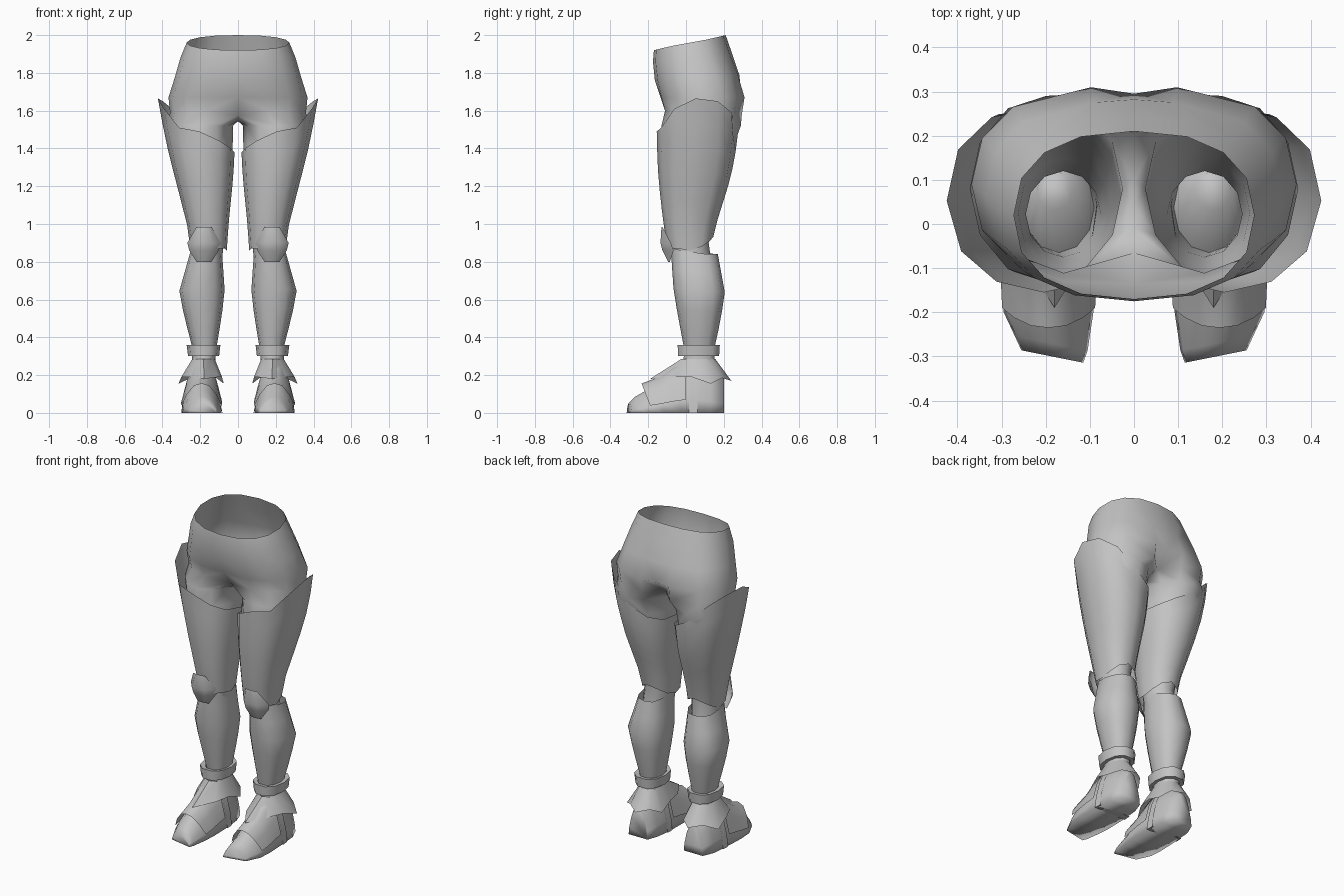
import bpy, bmesh
from math import sin, cos, radians, copysign

cube = bpy.data.objects.get("Cube")
if cube:
    bpy.data.objects.remove(cube, do_unlink=True)

grey = bpy.data.materials.new("plain_grey")
grey.use_nodes = True
COLOUR = (0.55, 0.55, 0.55, 1)
grey.diffuse_color = COLOUR
bsdf = next(n for n in grey.node_tree.nodes if n.type == 'BSDF_PRINCIPLED')
bsdf.inputs["Base Color"].default_value = COLOUR


def finish(name, bm, angle=50):
    """Turn a left-side mesh into a mirrored, smooth-shaded object."""
    bmesh.ops.recalc_face_normals(bm, faces=bm.faces)
    mesh = bpy.data.meshes.new(name)
    bm.to_mesh(mesh)
    bm.free()
    mesh.materials.append(grey)
    ob = bpy.data.objects.new(name, mesh)
    bpy.context.collection.objects.link(ob)
    bpy.ops.object.select_all(action='DESELECT')
    ob.select_set(True)
    bpy.context.view_layer.objects.active = ob
    bpy.ops.object.shade_smooth_by_angle(angle=radians(angle))
    ob.modifiers.new("mirror", 'MIRROR').use_clip = True


def bridge(bm, a, b, closed=True):
    n = len(a)
    for i in range(n if closed else n - 1):
        j = (i + 1) % n
        bm.faces.new((a[i], a[j], b[j], b[i]))


def loft(rings, closed=True, caps=False):
    bm = bmesh.new()
    rows = [[bm.verts.new(p) for p in ring] for ring in rings]
    for a, b in zip(rows, rows[1:]):
        bridge(bm, a, b, closed)
    if caps:
        bm.faces.new(rows[0])
        bm.faces.new(rows[-1])
    return bm


def oval(section, degrees, p=0.85):
    """Point on a rounded box given as x0, x1, y0, y1; p below 1 is boxier."""
    x0, x1, y0, y1 = section
    c, s = cos(radians(degrees)), sin(radians(degrees))
    return ((x0 + x1 + (x1 - x0) * copysign(abs(c) ** p, c)) / 2,
            (y0 + y1 + (y1 - y0) * copysign(abs(s) ** p, s)) / 2)


def section_at(table, z):
    """Interpolate a top-to-bottom table of (z, section)."""
    if z >= table[0][0]:
        return table[0][1]
    for (za, a), (zb, b) in zip(table, table[1:]):
        if z >= zb:
            t = (za - z) / (za - zb)
            return [u + (v - u) * t for u, v in zip(a, b)]
    return table[-1][1]


def tube(table, tops, bottoms, rows):
    """Open tube with shaped edges; angles run from the outer side to the back."""
    n = len(tops)
    rings = []
    for r in range(rows + 1):
        ring = []
        for i in range(n):
            z = tops[i] + (bottoms[i] - tops[i]) * r / rows
            ring.append((*oval(section_at(table, z), 360 * i / n), z))
        rings.append(ring)
    return loft(rings)


# Body: half rings from front to back, a crotch strip, then a leg down to the knee
def half_ring(zf, zb, width, yf, yb, groove, cleft):
    ring = []
    for i in range(9):
        a = radians(-90 + 22.5 * i)
        x, y = oval((-width, width, yf, yb), -90 + 22.5 * i)
        if i in (0, 8):
            x = 0
        ring.append([x, y, zf + (zb - zf) * (1 + sin(a)) / 2])
    ring[0][1] += groove
    ring[8][1] -= cleft
    if cleft:
        ring[7][0] *= .6
    return ring


torso = [(1.92, 2.0, .272, -.17, .21, 0, 0), (1.86, 1.9, .305, -.175, .245, 0, 0),
         (1.76, 1.79, .335, -.165, .29, 0, .008),
         (1.67, 1.67, .368, -.145, .325, .01, .03),
         (1.6, 1.58, .36, -.125, .31, .06, .11)]
rings = [half_ring(*t) for t in torso]
rings[-1][0][2] = 1.575
bm = loft(rings, closed=False)
bm.verts.ensure_lookup_table()
previous = list(bm.verts)[-9:]
previous += [bm.verts.new((0, y, 1.545)) for y in (.1, .04, -.01)]
leg = [(1.52, (.026, .372, -.13, .29)), (1.42, (.028, .35, -.135, .255)),
       (1.25, (.034, .31, -.13, .22)), (1.05, (.055, .262, -.1, .15)),
       (.9, (.075, .245, -.075, .12)), (.76, (.09, .25, -.065, .14)),
       (.84, (.14, .22, .03, .12))]
for z, section in leg:
    ring = [bm.verts.new((*oval(section, -120 + 30 * i, 1), z)) for i in range(12)]
    bridge(bm, previous, ring)
    previous = ring
bm.faces.new(previous)
finish("body", bm, 75)

# Thigh guards: high pointed outer edge, low inner edge
thigh = [(1.67, (.02, .425, -.155, .26)), (1.45, (.015, .385, -.155, .275)),
         (1.25, (.025, .335, -.147, .238)), (1.0, (.05, .27, -.12, .16)),
         (.85, (.06, .25, -.09, .125))]
tops = [1.665, 1.65, 1.59, 1.47, 1.41, 1.38, 1.38, 1.4, 1.44, 1.49, 1.51, 1.61]
bottoms = [.86, .88, .91, .93, .91, .88, .86] + [.87] * 5
finish("thigh_guards", tube(thigh, tops, bottoms, 6), 60)

# Shin guards with a full calf
shin = [(.86, (.085, .25, -.08, .165)), (.64, (.07, .312, -.065, .205)),
        (.5, (.088, .282, -.04, .185)), (.34, (.115, .24, -.01, .15))]
tops = [.85, .84, .84, .84, .84, .85, .86, .86, .87, .87, .87, .86]
finish("shin_guards", tube(shin, tops, [.34] * 12, 5), 60)

# Knee caps: domed shields standing just off the leg
cap = [(.985, .04, -.13, -.125), (.9, .088, -.135, -.08),
       (.86, .078, -.125, -.066), (.8, .04, -.095, -.086)]
finish("knee_caps", loft([[(.18 - w, edge, z), (.18 - w / 2, mid, z),
                           (.18 + w / 2, mid, z), (.18 + w, edge, z)]
                          for z, w, mid, edge in cap], closed=False), 80)

# Ankles and the bands around them
ankle = [(.4, (.12, .24, -.005, .15)), (.26, (.12, .245, -.02, .155))]
finish("ankles", tube(ankle, [.4] * 10, [.24] * 10, 2), 60)
band = [(.355, (.115, .245, -.02, .155)), (.36, (.093, .272, -.049, .184)),
        (.3, (.1, .264, -.047, .18)), (.3, (.12, .24, -.02, .155))]
finish("ankle_bands", loft([[(*oval(s, 36 * i), z) for i in range(10)]
                            for z, s in band]), 45)

# Feet: arched sections from heel to toe
foot = [(.2, .125, .255, .19), (.13, .1, .285, .25), (.04, .09, .292, .28),
        (-.03, .088, .297, .265), (-.12, .086, .3, .19), (-.2, .092, .295, .125),
        (-.27, .105, .27, .085), (-.3, .115, .255, .055)]
ARCH = [(1, 0), (.93, .25), (.69, .62), (.35, .92)]
ARCH += [(0, 1)] + [(-x, z) for x, z in reversed(ARCH)]


def arch(y, x0, x1, top, grow=0, point=0):
    cx, half = (x0 + x1) / 2, (x1 - x0) / 2 + grow
    slant = .2 if y < -.2 else 0
    return [(cx + u * half, y + slant * u * half - point * v, v * (top + grow))
            for u, v in ARCH]


finish("feet", loft([arch(*s) for s in foot], caps=True), 180)


# Instep plates with a pointed front edge
def plate_section(y, grow, point):
    for a, b in zip(foot, foot[1:]):
        if y >= b[0]:
            t = (a[0] - y) / (a[0] - b[0])
            s = [u + (v - u) * t for u, v in zip(a, b)]
            return arch(y, *s[1:], grow, point)[1:-1]


finish("instep_plates", loft([plate_section(y, .01, p) for y, p in
                              ((0, 0), (-.07, 0), (-.13, .01), (-.175, .06))],
                             closed=False), 50)

# Straps across the foot sides
finish("foot_straps", loft([arch(*s, .007) for s in
                            ((.06, .092, .29, .275), (.015, .09, .293, .275))]), 50)

# Ankle skirts: flared collars with points to the front, sides and back
flare = [(.18, -.19, .18), (.255, -.07, .19), (.3, .03, .19), (.315, .13, .155),
         (.25, .19, .185), (.18, .24, .17), (.115, .19, .185), (.075, .13, .155),
         (.085, .03, .19), (.105, -.07, .19)]
collar = [(*oval((.12, .245, -.025, .155), -90 + 36 * i), .285) for i in range(10)]
finish("ankle_skirts", loft([collar, flare]), 50)
